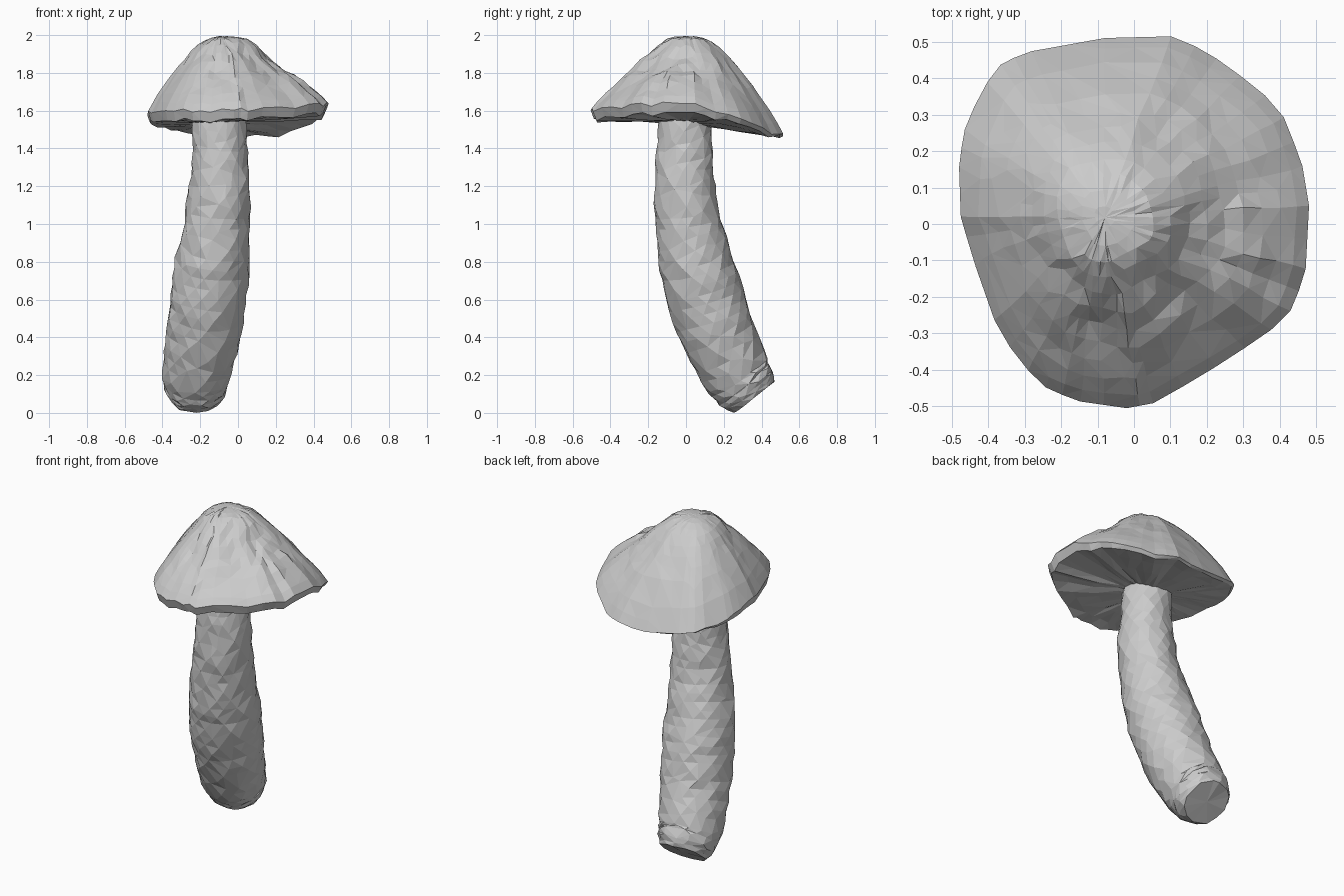
import bpy, bmesh, math, random
from mathutils import Vector, noise

if "Cube" in bpy.data.objects:
    bpy.data.objects.remove(bpy.data.objects["Cube"])

random.seed(4)


def lerp_points(points, s):
    """Linear sample of a list at fractional index s."""
    i = min(int(s), len(points) - 2)
    f = s - i
    return [a + (b - a) * f for a, b in zip(points[i], points[i + 1])]


def wobble(v, amount, scale):
    return v + noise.noise_vector(v * scale) * amount


def loft(name, rings, ratio):
    """Skin closed rings, cap both ends with fans, thin to irregular facets."""
    bm = bmesh.new()
    loops = [[bm.verts.new(p) for p in ring] for ring in rings]
    n = len(loops[0])
    for a, b in zip(loops, loops[1:]):
        for i in range(n):
            bm.faces.new((a[i], a[(i + 1) % n], b[(i + 1) % n], b[i]))
    for ring in (loops[0], loops[-1]):
        centre = bm.verts.new(sum((v.co for v in ring), Vector()) / n)
        for i in range(n):
            bm.faces.new((ring[i], ring[(i + 1) % n], centre))
    bmesh.ops.recalc_face_normals(bm, faces=bm.faces)
    bmesh.ops.triangulate(bm, faces=bm.faces)
    mesh = bpy.data.meshes.new(name)
    bm.to_mesh(mesh)
    bm.free()
    obj = bpy.data.objects.new(name, mesh)
    bpy.context.collection.objects.link(obj)
    dec = obj.modifiers.new("facets", 'DECIMATE')
    dec.ratio = ratio
    return obj


# Stem: bent path with a swelling radius (x, y, z, radius)
path = [(-.10, -.005, 1.56, .140), (-.095, -.008, 1.38, .148), (-.095, -.01, 1.2, .16),
        (-.11, .01, 1.0, .175), (-.135, .053, .8, .197), (-.16, .105, .6, .205),
        (-.185, .175, .4, .197), (-.222, .27, .2, .182), (-.228, .325, .13, .168),
        (-.23, .36, .085, .138)]
SIDES = 16
rings = []
steps = 36
for k in range(steps + 1):
    s = (len(path) - 1) * k / steps
    x, y, z, r = lerp_points(path, s)
    before = Vector(lerp_points(path, max(s - .6, 0))[:3])
    after = Vector(lerp_points(path, min(s + .6, len(path) - 1))[:3])
    t = (after - before).normalized()
    u = (Vector((1, 0, 0)) - t * t.x).normalized()
    v = t.cross(u)
    ring = []
    for i in range(SIDES):
        a = 2 * math.pi * (i + .5 * (k % 2)) / SIDES
        p = Vector((x, y, z)) + (u * math.cos(a) + v * math.sin(a)) * r * random.uniform(.97, 1.03)
        ring.append(wobble(p, .008, 9))
    rings.append(ring)
loft("stem", rings, .75)

# Cap rim: outline seen from above with the height of its lower edge
rim = [(.48, .05, 1.58), (.46, .17, 1.56), (.40, .32, 1.52), (.25, .44, 1.475),
       (.12, .515, 1.462), (-.08, .51, 1.465), (-.30, .47, 1.485), (-.38, .43, 1.50),
       (-.46, .28, 1.52), (-.48, .17, 1.535), (-.475, .02, 1.54), (-.44, -.10, 1.545),
       (-.37, -.30, 1.55), (-.26, -.44, 1.55), (-.16, -.485, 1.55), (-.02, -.505, 1.55),
       (.06, -.49, 1.555), (.26, -.37, 1.57), (.42, -.26, 1.58), (.47, -.14, 1.585)]
rim.append(rim[0])
APEX = Vector((-.085, .02, 1.995))
# Dome profile: fraction outwards, height on full side, height on hollow side
profile = [(.06, .998, .998), (.15, .98, .98), (.24, .94, .94), (.32, .89, .87),
           (.41, .81, .74), (.5, .72, .61), (.59, .62, .51), (.68, .51, .42),
           (.77, .38, .31), (.86, .25, .20), (.94, .11, .10), (1, 0, 0)]
COUNT = 44
edge = []
for i in range(COUNT):
    x, y, z = lerp_points(rim, (len(rim) - 1) * i / COUNT)
    tooth = random.uniform(-.012, .012)
    full = .5 + .5 * math.cos(math.atan2(y, x) - math.radians(140))
    lip = .05 - .04 * max(0, y / .5)
    edge.append((Vector((x, y, z)), tooth, full, lip))

rings = []
for t, hi, lo in profile:
    ring = []
    for e, tooth, full, lip in edge:
        h = lo + (hi - lo) * full
        base = e.z + lip + tooth
        p = APEX.lerp(e, t)
        p.z = base + (APEX.z - base) * h
        rough = (1.3 - full) * min(t, 1 - t) * 2
        p = wobble(p, .028 * rough, 7)
        p.z += random.uniform(-.01, .01) * rough
        ring.append(p)
    rings.append(ring)
# Lip and nearly flat underside running in to the stem
UNDER = Vector((-.1, 0, 1.535))
for t in (.965, .8, .55, .3, .1):
    ring = []
    for e, tooth, full, lip in edge:
        p = UNDER.lerp(e, t)
        p.z += tooth * t + random.uniform(-.005, .005)
        ring.append(p)
    rings.append(ring)
loft("cap", rings, .8)
